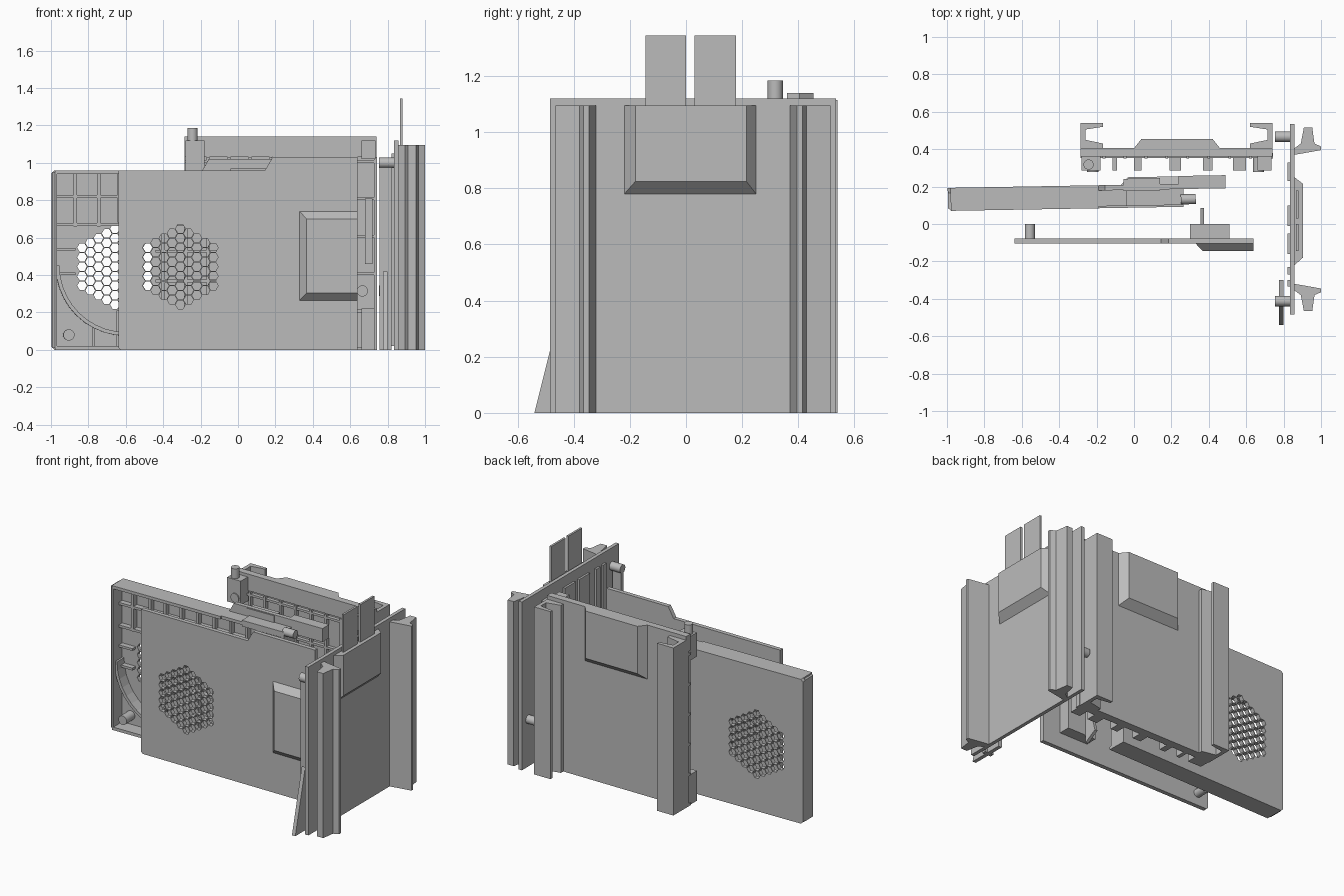
import bpy, bmesh, math
from mathutils import Matrix, Vector

if "Cube" in bpy.data.objects:
    bpy.data.objects.remove(bpy.data.objects["Cube"])

grey = bpy.data.materials.new("plain grey")
grey.diffuse_color = (0.5, 0.5, 0.5, 1)
grey.use_nodes = True
grey.node_tree.nodes["Principled BSDF"].inputs["Base Color"].default_value = grey.diffuse_color


def finish(name, bm):
    bmesh.ops.recalc_face_normals(bm, faces=bm.faces[:])
    me = bpy.data.meshes.new(name)
    bm.to_mesh(me)
    bm.free()
    me.materials.append(grey)
    ob = bpy.data.objects.new(name, me)
    bpy.context.collection.objects.link(ob)
    return ob


def add_prism(bm, pts, axis, a, b):
    """Extrude a 2D outline along an axis: x uses (y,z), y uses (x,z), z uses (x,y)."""
    def place(p, t):
        return {"x": (t, p[0], p[1]), "y": (p[0], t, p[1]), "z": (p[0], p[1], t)}[axis]
    lo = [bm.verts.new(place(p, a)) for p in pts]
    hi = [bm.verts.new(place(p, b)) for p in pts]
    bm.faces.new(lo)
    bm.faces.new(hi)
    for i in range(len(pts)):
        j = (i + 1) % len(pts)
        bm.faces.new((lo[i], lo[j], hi[j], hi[i]))


def prism(name, pts, axis, a, b):
    bm = bmesh.new()
    add_prism(bm, pts, axis, a, b)
    return finish(name, bm)


def boxes(name, items):
    """Boxes given as (x0, x1, y0, y1, z0, z1), joined in one object."""
    bm = bmesh.new()
    for x0, x1, y0, y1, z0, z1 in items:
        add_prism(bm, [(x0, y0), (x1, y0), (x1, y1), (x0, y1)], "z", z0, z1)
    return finish(name, bm)


def disc(u, v, r, n=20, turn=0):
    return [(u + r * math.cos(turn + 2 * math.pi * i / n),
             v + r * math.sin(turn + 2 * math.pi * i / n)) for i in range(n)]


def peg(name, u, v, r, axis, a, b):
    ob = prism(name, disc(u, v, r), axis, a, b)
    bpy.context.view_layer.objects.active = ob
    ob.select_set(True)
    bpy.ops.object.shade_smooth_by_angle(angle=math.radians(40))
    ob.select_set(False)
    return ob


def bulge(name, base, top, to_world):
    """Raised pad: base and top are (u0, u1, w0, w1, height) rectangles."""
    bm = bmesh.new()
    rings = []
    for u0, u1, w0, w1, h in (base, top):
        rings.append([bm.verts.new(to_world(u, w, h))
                      for u, w in ((u0, w0), (u1, w0), (u1, w1), (u0, w1))])
    for r in rings:
        bm.faces.new(r)
    for i in range(4):
        j = (i + 1) % 4
        bm.faces.new((rings[0][i], rings[0][j], rings[1][j], rings[1][i]))
    return finish(name, bm)


def cut_grille(ob, cx, cz, y0, y1):
    """Hexagon-shaped field of hexagonal holes, nine columns wide."""
    bm = bmesh.new()
    for c in range(-4, 5):
        n = 9 - abs(c)
        for k in range(n):
            z = cz + (k - (n - 1) / 2) * 0.0508
            add_prism(bm, disc(cx + c * 0.044, z, 0.0262, 6), "y", y0, y1)
    cutter = finish("grille_cutter", bm)
    cutter.hide_render = True
    mod = ob.modifiers.new("grille", "BOOLEAN")
    mod.object = cutter
    mod.solver = "EXACT"
    bpy.context.view_layer.objects.active = ob
    bpy.ops.object.modifier_apply(modifier="grille")
    bpy.data.objects.remove(cutter)


# ---- right wall: plate, rails, pocket, cards, pegs, ribs ----
boxes("right_wall_plate", [(0.834, 0.858, -0.485, 0.535, 0, 1.12)])
rail = [(0.858, 0.37), (1.0, 0.395), (1.0, 0.415), (0.965, 0.43),
        (0.953, 0.515), (0.908, 0.515), (0.892, 0.43), (0.858, 0.405)]
prism("right_wall_back_rail", rail, "z", 0, 1.095)
prism("right_wall_front_rail", [(x, 0.05 - y) for x, y in rail], "z", 0, 1.095)
bulge("right_wall_pocket", (-0.22, 0.25, 0.78, 1.095, 0.858),
      (-0.18, 0.215, 0.825, 1.095, 0.903), lambda u, w, h: (h, u, w))
for name, y0, y1 in (("front_card", -0.145, 0.0), ("back_card", 0.03, 0.178)):
    boxes(name, [(0.866, 0.88, y0, y1, 1.0, 1.345)])
peg("right_wall_top_peg", -0.412, 1.0, 0.028, "x", 0.755, 0.836)
peg("right_wall_low_peg", 0.467, 0.315, 0.028, "x", 0.755, 0.836)
boxes("right_wall_post", [(0.757, 0.82, -0.425, -0.4, 0, 0.975)])
boxes("right_wall_ribs", [(0.82, 0.836, a, b, 0.02, 1.05) for a, b in
                          ((0.23, 0.33), (-0.01, 0.1), (-0.16, -0.05),
                           (-0.27, -0.23), (-0.335, -0.3))])
prism("right_wall_fin", [(-0.54, 0), (-0.30, 0), (-0.30, 0.1), (-0.435, 0.42)],
      "x", 0.775, 0.80)

# ---- back wall: plate, channels, pocket, inner ribs and pegs ----
boxes("back_wall_plate", [(-0.285, 0.74, 0.375, 0.405, 0, 1.14),
                          (-0.285, 0.74, 0.36, 0.375, 1.03, 1.14)])
channel = [(-0.285, 0.40), (-0.165, 0.40), (-0.165, 0.43), (-0.26, 0.45),
           (-0.26, 0.505), (-0.165, 0.52), (-0.165, 0.54), (-0.285, 0.54)]
prism("back_wall_left_channel", channel, "z", 0, 1.115)
prism("back_wall_right_channel", [(0.455 - x, y) for x, y in channel], "z", 0, 1.115)
bulge("back_wall_pocket", (0.0, 0.46, 0.78, 1.14, 0.405),
      (0.04, 0.42, 0.825, 1.14, 0.455), lambda u, w, h: (u, h, w))
ribs = [(-0.28 + i * 0.112, -0.265 + i * 0.112, 0.35, 0.38, 0, 1.03) for i in range(10)]
ribs += [(-0.285, 0.74, 0.352, 0.38, z, z + 0.015) for z in (0.0, 0.2, 0.4, 0.6, 0.8, 1.0)]
boxes("back_wall_ribs", ribs)
boxes("back_wall_teeth", [(a, b, 0.285, 0.376, 0, 0.07) for a, b in
                          ((-0.115, -0.09), (0.0, 0.04), (0.19, 0.25),
                           (0.37, 0.42), (0.53, 0.6))])
boxes("back_wall_blocks", [(-0.28, -0.18, 0.285, 0.376, 0.96, 1.12),
                           (-0.28, -0.18, 0.285, 0.376, 0, 0.2),
                           (0.66, 0.73, 0.285, 0.376, 0, 0.22),
                           (0.68, 0.72, 0.285, 0.376, 0.46, 0.81),
                           (0.66, 0.735, 0.285, 0.376, 1.02, 1.12)])
peg("back_wall_top_peg", -0.243, 0.318, 0.027, "z", 1.1, 1.185)
peg("back_wall_left_pin", -0.22, 1.0, 0.03, "y", 0.278, 0.376)
peg("back_wall_right_pin", 0.665, 0.315, 0.03, "y", 0.278, 0.376)

# ---- front door: stepped plate, grille, pocket, inner parts ----
front = prism("front_door_plate",
              [(-0.64, 0.012), (-0.628, 0), (0.64, 0), (0.64, 1.03), (0.185, 1.03),
               (0.145, 0.96), (-0.64, 0.96)], "y", -0.105, -0.077)
cut_grille(front, -0.308, 0.445, -0.2, 0.0)
bulge("front_door_pocket", (0.33, 0.64, 0.265, 0.74, -0.105),
      (0.367, 0.64, 0.305, 0.70, -0.145), lambda u, w, h: (u, h, w))
peg("front_door_peg", -0.557, 0.08, 0.027, "y", -0.08, 0.0)
boxes("front_door_catch", [(0.30, 0.51, -0.08, 0.0, 0.1, 0.5)])
prism("front_door_fin", [(0.0, 0.05), (0.085, 0.1), (0.0, 0.42)], "x", 0.355, 0.375)

# ---- left door: tray, grille, inner ribs, pocket and latch, all slightly turned ----
left = []
back = prism("left_door_plate",
             [(-0.995, 0.015), (-0.98, 0), (0.265, 0), (0.265, 1.02), (-0.155, 1.02),
              (-0.19, 0.96), (-0.98, 0.96), (-0.995, 0.945)], "y", 0.165, 0.193)
cut_grille(back, -0.657, 0.445, 0.1, 0.25)
left.append(back)
left.append(boxes("left_door_walls", [(-0.98, -0.19, 0.07, 0.166, 0.94, 0.96),
                                      (-0.98, 0.265, 0.07, 0.166, 0, 0.02),
                                      (-0.19, 0.265, 0.08, 0.166, 0.94, 0.96),
                                      (0.245, 0.265, 0.08, 0.166, 0, 0.96)]))
left.append(prism("left_door_end", [(-0.995, 0.085), (-0.98, 0.07), (-0.968, 0.07),
                                    (-0.968, 0.17), (-0.995, 0.17)], "z", 0.01, 0.95))
inner = [(x - 0.009, x + 0.009, 0.13, 0.166, z0, 0.95) for x, z0 in
         ((-0.87, 0.66), (-0.745, 0.66), (-0.635, 0.68), (-0.52, 0.66), (-0.4, 0.02),
          (-0.28, 0.02), (-0.16, 0.02), (-0.04, 0.02), (0.08, 0.02))]
inner += [(-0.97, 0.25, 0.13, 0.166, z - 0.008, z + 0.008) for z in (0.67, 0.82)]
inner += [(-0.97, -0.87, 0.13, 0.166, 0.53, 0.545), (-0.97, -0.87, 0.13, 0.166, 0.4, 0.415)]
inner += [(-0.44, 0.25, 0.13, 0.166, z, z + 0.015) for z in (0.2, 0.36, 0.52)]
inner += [(-0.78, -0.765, 0.13, 0.166, 0.02, 0.12), (-0.65, -0.635, 0.13, 0.166, 0.02, 0.21)]
left.append(boxes("left_door_ribs", inner))
# curved rib sweeping round the lower corner
arc = [math.pi + i * math.pi / 2 / 10 for i in range(11)]
curve = [(-0.60 + 0.375 * math.cos(a), 0.45 + 0.375 * math.sin(a)) for a in arc]
curve += [(-0.60 + 0.355 * math.cos(a), 0.45 + 0.355 * math.sin(a)) for a in reversed(arc)]
left.append(prism("left_door_curved_rib", curve, "y", 0.09, 0.166))
left.append(peg("left_door_screw", -0.905, 0.08, 0.03, "y", 0.075, 0.166))
left.append(bulge("left_door_pocket", (-0.07, 0.265, 0.265, 0.74, 0.192),
                  (-0.03, 0.265, 0.305, 0.70, 0.233), lambda u, w, h: (u, h, w)))
left.append(boxes("left_door_latch", [(-0.055, 0.14, 0.16, 0.225, 0.97, 1.015),
                                      (0.24, 0.49, 0.165, 0.235, 0.93, 1.02),
                                      (-0.04, 0.265, 0.08, 0.18, 0.93, 0.97)]))
left.append(peg("left_door_peg", 0.11, 0.96, 0.027, "x", 0.25, 0.33))
pivot = Vector((-1, 0.13, 0))
turn = Matrix.Translation(pivot) @ Matrix.Rotation(math.radians(1), 4, "Z") @ Matrix.Translation(-pivot)
for ob in left:
    ob.data.transform(turn)
